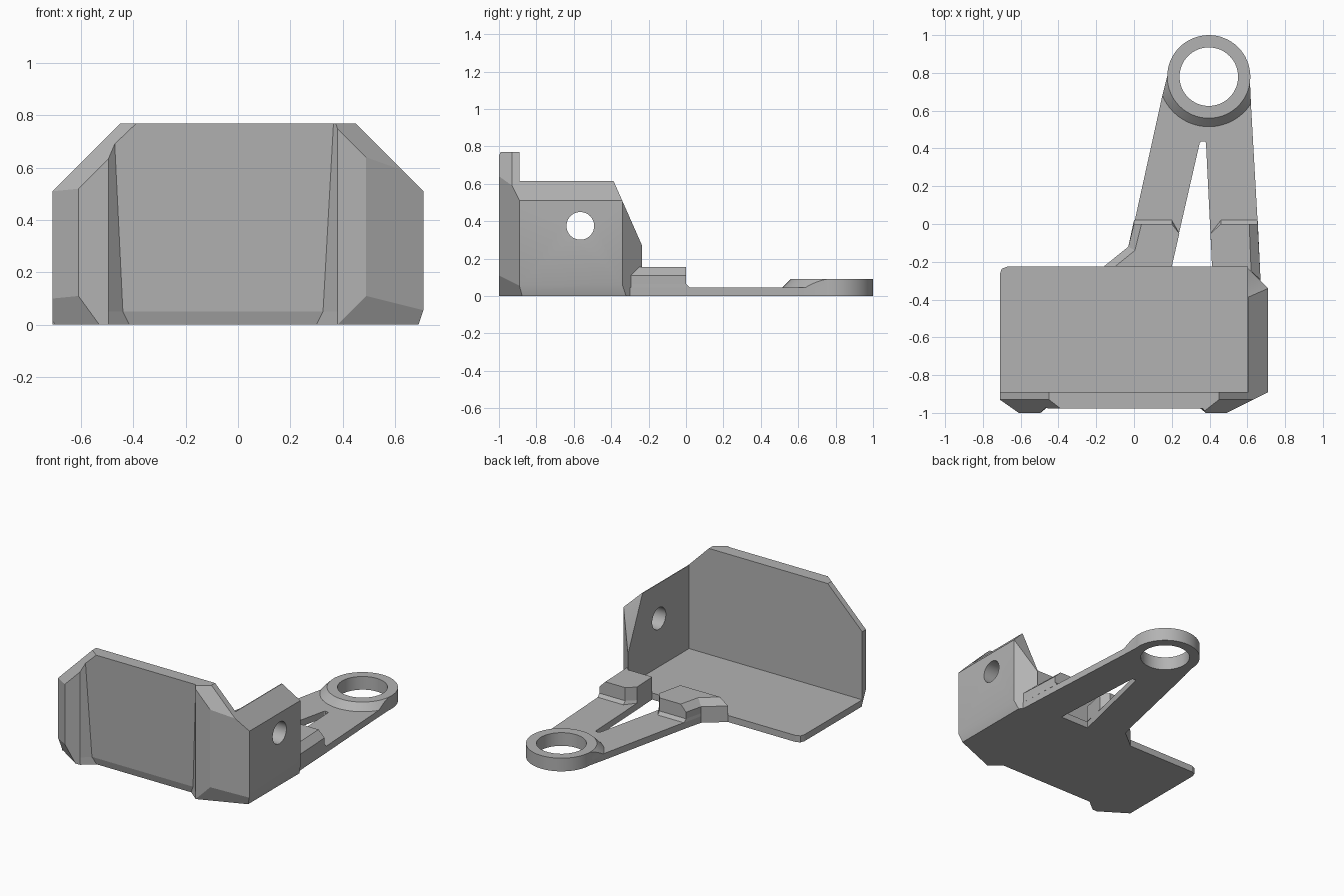
import bpy, bmesh, math
from mathutils import Vector

if "Cube" in bpy.data.objects:
    bpy.data.objects.remove(bpy.data.objects["Cube"], do_unlink=True)

grey = bpy.data.materials.new("plain grey")
grey.use_nodes = True
grey.diffuse_color = (0.45, 0.45, 0.45, 1)
grey.node_tree.nodes["Principled BSDF"].inputs["Base Color"].default_value = (0.45, 0.45, 0.45, 1)


def loft(name, rings, cuts=()):
    """Stack outlines [(z, points), ...] into a solid, then trim it with planes (point, outward normal)."""
    bm = bmesh.new()
    loops = [[bm.verts.new((x, y, z)) for x, y in pts] for z, pts in rings]
    n = len(loops[0])
    bm.faces.new(loops[0])
    bm.faces.new(loops[-1])
    for a, b in zip(loops, loops[1:]):
        for i in range(n):
            j = (i + 1) % n
            bm.faces.new((a[i], a[j], b[j], b[i]))
    for co, no in cuts:
        bmesh.ops.bisect_plane(bm, geom=bm.verts[:] + bm.edges[:] + bm.faces[:], dist=1e-5,
                               plane_co=co, plane_no=Vector(no).normalized(), clear_outer=True)
        bmesh.ops.holes_fill(bm, edges=[e for e in bm.edges if e.is_boundary], sides=0)
    bmesh.ops.recalc_face_normals(bm, faces=bm.faces[:])
    mesh = bpy.data.meshes.new(name)
    bm.to_mesh(mesh)
    bm.free()
    mesh.materials.append(grey)
    ob = bpy.data.objects.new(name, mesh)
    bpy.context.collection.objects.link(ob)
    return ob


def prism(name, pts, z0, z1, cuts=()):
    return loft(name, [(z0, pts), (z1, pts)], cuts)


def circle(centre, r, n=64):
    return [(centre[0] + r * math.cos(math.tau * i / n),
             centre[1] + r * math.sin(math.tau * i / n)) for i in range(n)]


def combine(ob, other, operation):
    """Apply a boolean and drop the helper."""
    mod = ob.modifiers.new("combine", "BOOLEAN")
    mod.operation, mod.object, mod.solver = operation, other, "EXACT"
    dg = bpy.context.evaluated_depsgraph_get()
    mesh = bpy.data.meshes.new_from_object(ob.evaluated_get(dg))
    ob.modifiers.clear()
    ob.data = mesh
    bpy.data.objects.remove(other, do_unlink=True)


def smooth(ob):
    bpy.ops.object.select_all(action="DESELECT")
    ob.select_set(True)
    bpy.context.view_layer.objects.active = ob
    bpy.ops.object.shade_smooth_by_angle(angle=math.radians(25))


# Shared trimming planes
top_left = ((0.71, 0, 0.51), (1, 0, 1))
top_right = ((-0.71, 0, 0.51), (-1, 0, 1))
low_left = ((0.38, -1, 0), (0.4, -1, -0.4))
low_right = ((-0.53, -1, 0), (-0.77, -1.18, -0.56))
side_foot = ((0.71, 0, 0.06), (0.06, 0, -0.02))
front_corners = [((s * 0.71, -0.93, 0.51), (s * 0.07, -0.09, 0.07)) for s in (1, -1)]


# Front panel with a raised rib at each end
def panel_outline(valley_r, valley_l, y):
    return [(0.71, -0.89), (-0.71, -0.89), (-0.71, -0.93), (-0.61, -1), (-0.495, -1),
            (valley_r, y), (valley_l, y), (0.38, -1), (0.49, -1)]


loft("front_panel",
     [(0, panel_outline(-0.415, 0.30, -0.935)),
      (0.05, panel_outline(-0.44, 0.325, -0.95)),
      (0.77, panel_outline(-0.475, 0.365, -0.978))],
     [top_left, top_right, low_left, low_right, side_foot] + front_corners)

# Floor plate with one rounded corner
prism("floor_plate", [(0.6, -0.89), (0.6, -0.225), (-0.67, -0.225), (-0.70, -0.237),
                      (-0.71, -0.265), (-0.71, -0.89)], 0, 0.045)

# Side wall with chamfers and a round hole
wall = prism("side_wall", [(0.6, -0.89), (0.71, -0.89), (0.71, -0.235), (0.6, -0.235)], 0, 0.615,
             [top_left, low_left, side_foot, ((0.71, -0.34, 0), (1, 1, 0)),
              ((0.6, -0.385, 0.61), (0, 0.34, 0.15))])
bore = prism("wall_bore", circle((0, 0), 0.074, 48), -0.2, 0.2)
bore.rotation_euler = (0, math.pi / 2, 0)
bore.location = (0.65, -0.565, 0.375)
bpy.context.view_layer.update()
combine(wall, bore, "DIFFERENCE")
smooth(wall)

# Forked arm ending in a ring
arm_outline = [(-0.16, -0.225), (-0.03, -0.12), (0, 0), (0.15, 0.68), (0.18, 0.8), (0.612, 0.8),
               (0.62, 0.62), (0.655, 0), (0.67, -0.3), (0.6, -0.3), (0.6, -0.225)]
ring_centre = (0.396, 0.78)
arm = prism("forked_arm", arm_outline, 0, 0.045)
skirt = loft("ring_skirt", [(0.02, circle(ring_centre, 0.265)), (0.045, circle(ring_centre, 0.265)),
                            (0.09, circle(ring_centre, 0.22))])
combine(skirt, prism("skirt_limit", arm_outline, -0.1, 0.2), "INTERSECT")
combine(arm, skirt, "UNION")
combine(arm, prism("ring", circle(ring_centre, 0.22), 0, 0.09), "UNION")
combine(arm, prism("ring_bore", circle(ring_centre, 0.155), -0.1, 0.2), "DIFFERENCE")
combine(arm, prism("fork_gap", [(0.348, 0.43), (0.355, 0.437), (0.375, 0.437), (0.381, 0.43),
                                (0.415, -0.26), (0.19, -0.26)], -0.1, 0.2), "DIFFERENCE")
smooth(arm)


# Raised pads at the arm root, filleted at the back and chamfered on the outside
def pad(name, base, top):
    foot = [(x, 0.02 if y == 0 else y) for x, y in base]
    loft(name, [(0.045, foot), (0.065, base), (0.11, base), (0.155, top)])


pad("right_pad",
    [(-0.16, -0.225), (-0.03, -0.12), (0, 0), (0.2, 0), (0.24, -0.05), (0.2, -0.225)],
    [(-0.10, -0.225), (0.005, -0.14), (0.04, 0), (0.2, 0), (0.24, -0.05), (0.2, -0.225)])
pad("left_pad",
    [(0.46, 0), (0.655, 0), (0.67, -0.295), (0.6, -0.295), (0.6, -0.225), (0.413, -0.225), (0.405, -0.05)],
    [(0.46, 0), (0.61, 0), (0.62, -0.25), (0.6, -0.25), (0.6, -0.225), (0.413, -0.225), (0.405, -0.05)])
